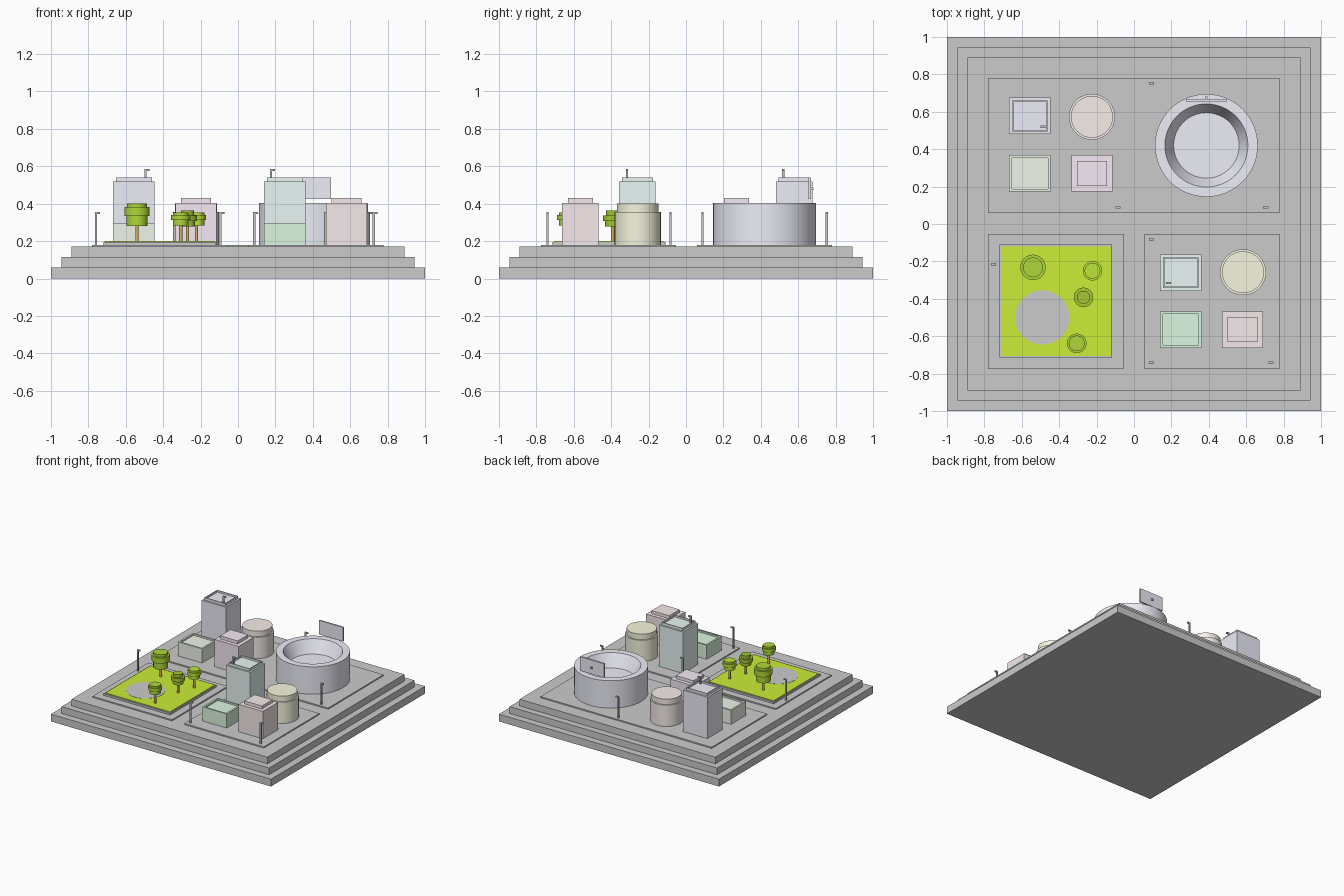
import bpy, bmesh, math

if "Cube" in bpy.data.objects:
    bpy.data.objects.remove(bpy.data.objects["Cube"])

MATS = {}


def paint(obj, color):
    if color is None:
        return
    if color not in MATS:
        m = bpy.data.materials.new("paint_%d" % len(MATS))
        m.diffuse_color = (*color, 1)
        m.use_nodes = True
        m.node_tree.nodes["Principled BSDF"].inputs["Base Color"].default_value = m.diffuse_color
        MATS[color] = m
    obj.data.materials.append(MATS[color])


def loft(name, rings, color=None, smooth=False):
    """Skin equal-length rings of points, closing both ends."""
    bm = bmesh.new()
    loops = [[bm.verts.new(p) for p in ring] for ring in rings]
    n = len(loops[0])
    for a, b in zip(loops, loops[1:]):
        for i in range(n):
            j = (i + 1) % n
            bm.faces.new((a[i], a[j], b[j], b[i]))
    bm.faces.new(loops[0][::-1])
    bm.faces.new(loops[-1])
    me = bpy.data.meshes.new(name)
    bm.to_mesh(me)
    bm.free()
    obj = bpy.data.objects.new(name, me)
    bpy.context.collection.objects.link(obj)
    paint(obj, color)
    if smooth:
        bpy.ops.object.select_all(action='DESELECT')
        obj.select_set(True)
        bpy.context.view_layer.objects.active = obj
        bpy.ops.object.shade_smooth_by_angle(angle=math.radians(30))
    return obj


def block(name, x0, x1, y0, y1, profile, color=None):
    """Rectangular tower; profile is a list of (inset, z)."""
    return loft(name, [[(x0 + d, y0 + d, z), (x1 - d, y0 + d, z),
                        (x1 - d, y1 - d, z), (x0 + d, y1 - d, z)]
                       for d, z in profile], color)


def box(name, x0, x1, y0, y1, z0, z1, color=None):
    return block(name, x0, x1, y0, y1, [(0, z0), (0, z1)], color)


def turned(name, x, y, profile, color=None, n=48):
    """Round part; profile is a list of (radius, z)."""
    return loft(name, [[(x + r * math.cos(2 * math.pi * i / n),
                         y + r * math.sin(2 * math.pi * i / n), z) for i in range(n)]
                       for r, z in profile], color, True)


# Stepped base
for i, (h, z0, z1) in enumerate([(1, 0, .06), (.943, .06, .115), (.89, .115, .17)]):
    box("base_step_%d" % i, -h, h, -h, h, z0, z1)

# City block pavements
G = .18
box("pavement_back", -.78, .777, .06, .78, .17, G)
box("pavement_park", -.78, -.057, -.775, -.053, .17, G)
box("pavement_front_right", .055, .777, -.775, -.053, .17, G)

# Buildings: roof styles as (inset, z) profiles
TALL = [(0, G), (0, .52), (.014, .52), (.014, .54), (.022, .54), (.022, .526)]
LOW = [(0, G), (0, .295), (.014, .295), (.014, .283)]
STEPPED = [(0, G), (0, .405), (.03, .405), (.03, .43)]
block("tower_blue", -.667, -.447, .48, .675, TALL, (.85, .85, .94))
block("low_block_sage", -.667, -.447, .173, .368, LOW, (.87, .92, .82))
block("block_pink", -.335, -.115, .173, .368, STEPPED, (.92, .82, .91))
block("tower_cyan", .14, .36, -.357, -.162, TALL, (.82, .92, .91))
block("low_block_green", .14, .36, -.662, -.467, LOW, (.72, .93, .75))
block("block_red", .47, .69, -.662, -.467, STEPPED, (.92, .82, .83))

# Round buildings with a narrower top drum
for name, x, y, c in [("round_building_peach", -.225, .573, (.92, .85, .82)),
                      ("round_building_yellow", .583, -.258, (.92, .92, .73))]:
    turned(name, x, y, [(.123, G), (.123, .355), (.112, .355), (.112, .4)], c)

# Stadium bowl and scoreboard
BLUE = (.85, .85, .94)
turned("stadium_bowl", .387, .42,
       [(.275, G), (.275, .405), (.222, .405), (.175, .3)], BLUE, 64)
box("scoreboard", .278, .498, .655, .668, .425, .54, BLUE)
box("scoreboard_box", .38, .394, .668, .682, .473, .487, BLUE)

# Park: curb, lawn and round plaza
box("park_curb", -.72, -.117, -.715, -.11, G, .195)
box("lawn", -.712, -.124, -.705, -.12, .195, .2, (.6, .85, .04))
turned("park_plaza", -.49, -.5, [(.145, .195), (.145, .2015)])

# Trees: trunk and three stacked leaf discs, as (radius, z0, z1)
BIG = [(.056, .28, .335), (.068, .335, .382), (.053, .382, .402)]
SMALL = [(.042, .283, .313), (.052, .313, .34), (.042, .34, .354)]
DARK = [(.04, .278, .308), (.052, .308, .338), (.035, .338, .363)]
for i, (x, y, tiers, c) in enumerate([(-.54, -.232, BIG, (.43, .68, .04)),
                                      (-.222, -.25, SMALL, (.5, .78, .04)),
                                      (-.27, -.392, DARK, (.36, .58, .03)),
                                      (-.306, -.638, SMALL, (.43, .68, .04))]):
    turned("tree_%d_trunk" % i, x, y, [(.009, .195), (.009, .29)], (.7, .45, .1), 16)
    prof = [p for r, a, b in tiers for p in ((r, a), (r, b))]
    turned("tree_%d_leaves" % i, x, y, prof, c, 32)

# Street lamps and rooftop masts
lamps = [(-.752, -.215, .355, G), (.094, .753, .355, G), (-.086, .088, .355, G),
         (.704, .088, .355, G), (.094, -.083, .355, G), (.094, -.74, .355, G),
         (.733, -.74, .355, G), (-.488, .52, .585, .526), (.184, -.315, .585, .526)]
for i, (x, y, top, z0) in enumerate(lamps):
    box("lamp_%d_pole" % i, x - .013, x - .001, y - .006, y + .006, z0, top - .01)
    box("lamp_%d_head" % i, x - .013, x + .014, y - .006, y + .006, top - .01, top)
